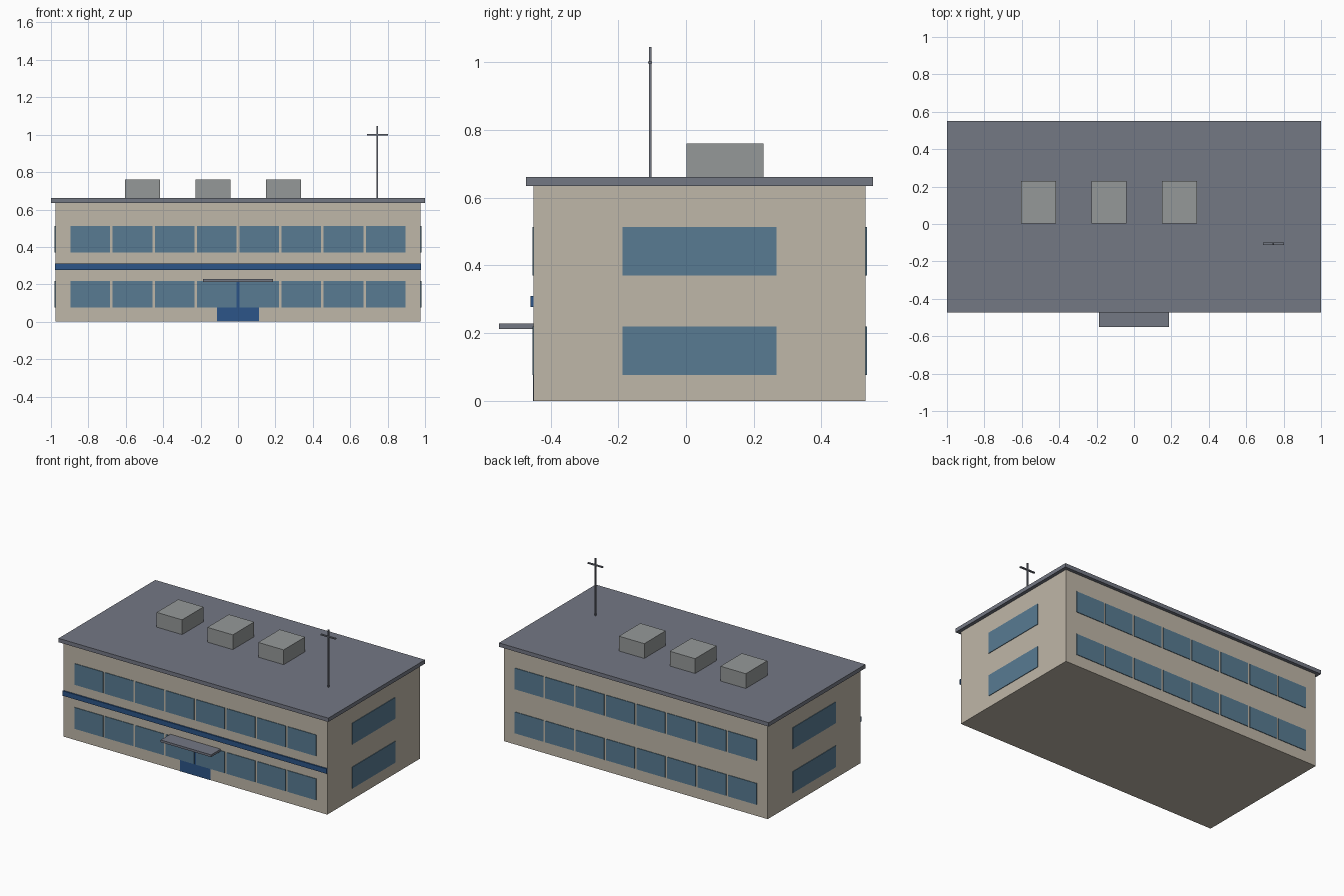
import bpy, bmesh

if "Cube" in bpy.data.objects:
    bpy.data.objects.remove(bpy.data.objects["Cube"])


def mat(name, r, g, b):
    """Flat material from 0-255 sRGB, stored linear."""
    m = bpy.data.materials.new(name)
    lin = [(c / 255 / 12.92) if c < 11 else ((c / 255 + 0.055) / 1.055) ** 2.4 for c in (r, g, b)]
    m.diffuse_color = (*lin, 1)
    m.use_nodes = True
    m.node_tree.nodes["Principled BSDF"].inputs["Base Color"].default_value = m.diffuse_color
    return m


WALL = mat("beige wall", 191, 183, 168)
GLASS = mat("blue glass", 88, 123, 146)
ROOF = mat("slate grey", 116, 120, 132)
UNIT = mat("light grey metal", 149, 153, 153)
BLUE = mat("deep blue", 44, 85, 136)


def boxes(name, material, *extents):
    """One object made of boxes given as (x0, x1, y0, y1, z0, z1)."""
    bm = bmesh.new()
    for x0, x1, y0, y1, z0, z1 in extents:
        for v in bmesh.ops.create_cube(bm, size=1)["verts"]:
            v.co = ((x0 + x1) / 2 + v.co.x * (x1 - x0),
                    (y0 + y1) / 2 + v.co.y * (y1 - y0),
                    (z0 + z1) / 2 + v.co.z * (z1 - z0))
    me = bpy.data.meshes.new(name)
    bm.to_mesh(me)
    bm.free()
    me.materials.append(material)
    ob = bpy.data.objects.new(name, me)
    bpy.context.collection.objects.link(ob)
    return ob


W, FRONT, BACK, TOP = 0.977, -0.45, 0.53, 0.635
FLOORS = ((0.076, 0.219), (0.371, 0.513))
T = 0.004  # pane thickness

# Main block and overhanging roof slab
boxes("building_body", WALL, (-W, W, FRONT, BACK, 0, TOP))
boxes("roof_slab", ROOF, (-1, 1, -0.472, 0.552, TOP, 0.661))

# Eight windows per floor, front and back
columns = [(i - 3.5) * 0.2257 for i in range(8)]
for side, y0, y1 in (("front", FRONT - T, FRONT), ("back", BACK, BACK + T)):
    boxes(side + "_windows", GLASS,
          *[(x - 0.106, x + 0.106, y0, y1, z0, z1) for x in columns for z0, z1 in FLOORS])

# One wide window per floor on each end
for side, x0, x1 in (("left", -W - T, -W), ("right", W, W + T)):
    boxes(side + "_windows", GLASS, *[(x0, x1, -0.187, 0.267, z0, z1) for z0, z1 in FLOORS])

# Blue stripe, door behind the panes, and canopy
boxes("front_band", BLUE, (-W - 0.002, W + 0.002, FRONT - 0.009, FRONT, 0.277, 0.31))
boxes("entrance_door", BLUE, (-0.113, 0.113, FRONT - 0.002, FRONT, 0, 0.213))
boxes("entrance_canopy", ROOF, (-0.187, 0.187, -0.552, FRONT, 0.213, 0.228))

# Rooftop air handling units
for i, x in enumerate((-0.51, -0.134, 0.243)):
    boxes(f"roof_unit_{i + 1}", UNIT, (x - 0.094, x + 0.094, 0.002, 0.229, 0.661, 0.76))

# Antenna mast with crossbar
AX, AY = 0.745, -0.106
boxes("antenna_mast", ROOF, (AX - 0.0035, AX + 0.0035, AY - 0.0035, AY + 0.0035, 0.661, 1.046))
boxes("antenna_crossbar", ROOF, (AX - 0.056, AX + 0.056, AY - 0.006, AY + 0.006, 0.996, 1.003))
